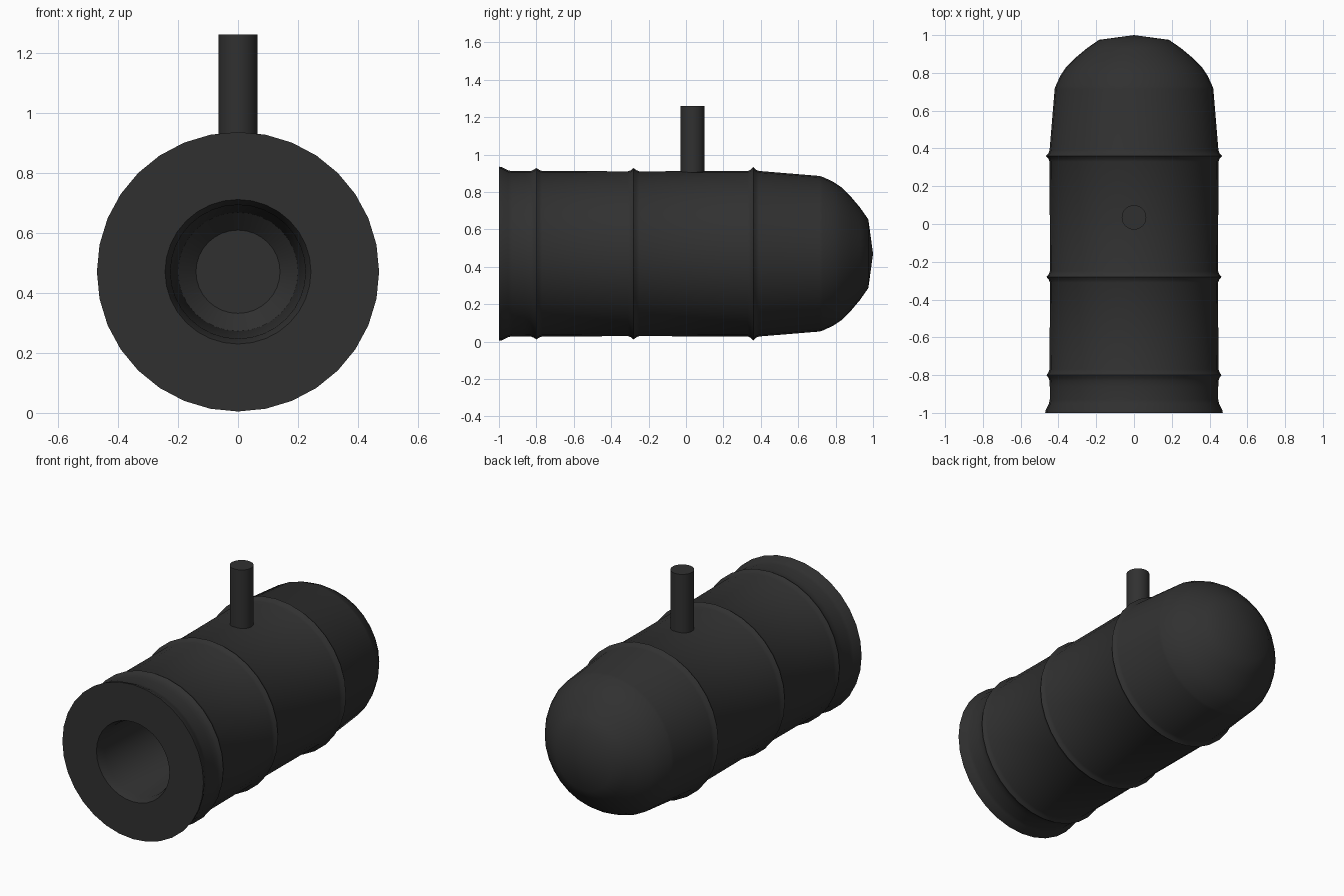
import bpy, bmesh, math
from mathutils import Vector

if "Cube" in bpy.data.objects:
    bpy.data.objects.remove(bpy.data.objects["Cube"], do_unlink=True)

AXIS_Z = 0.47
iron = bpy.data.materials.new("dark_iron")
iron.use_nodes = True
iron.diffuse_color = (0.03, 0.03, 0.03, 1)
iron.node_tree.nodes["Principled BSDF"].inputs["Base Color"].default_value = (0.03, 0.03, 0.03, 1)


def finish(obj, angle):
    obj.data.materials.append(iron)
    bpy.ops.object.select_all(action="DESELECT")
    obj.select_set(True)
    bpy.context.view_layer.objects.active = obj
    bpy.ops.object.shade_smooth_by_angle(angle=math.radians(angle))


def lathe(name, profile, sides=32, angle=30):
    """Spin (y, radius) points about the barrel axis."""
    bm = bmesh.new()
    verts = [bm.verts.new((0, y, r)) for y, r in profile]
    edges = [bm.edges.new(pair) for pair in zip(verts, verts[1:])]
    bmesh.ops.spin(bm, geom=verts + edges, cent=(0, 0, 0), axis=(0, 1, 0),
                   angle=math.tau, steps=sides)
    bmesh.ops.remove_doubles(bm, verts=bm.verts, dist=0.0005)
    bmesh.ops.recalc_face_normals(bm, faces=bm.faces)
    mesh = bpy.data.meshes.new(name)
    bm.to_mesh(mesh)
    bm.free()
    obj = bpy.data.objects.new(name, mesh)
    obj.location.z = AXIS_Z
    obj.scale.z = 0.99
    bpy.context.collection.objects.link(obj)
    finish(obj, angle)
    return obj


def band(y, base, height):
    """Raised reinforcing ring in the barrel profile."""
    return [(y - 0.03, base), (y - 0.015, base + 0.006), (y, base + height),
            (y + 0.015, base + 0.006), (y + 0.03, base)]


# Barrel: bore, flared muzzle, three rings, tapered breech and domed end
bore = [(0.3, 0), (0.3, 0.14), (0.24, 0.2), (-0.95, 0.225), (-1, 0.243)]
muzzle = [(-1, 0.47), (-0.985, 0.468), (-0.95, 0.45), (-0.93, 0.446), (-0.86, 0.446)]
rings = band(-0.8, 0.447, 0.016) + band(-0.28, 0.445, 0.018) + band(0.36, 0.447, 0.021)
breech = [(0.715, 0.42), (0.73, 0.415), (0.785, 0.39), (0.83, 0.36),
          (0.88, 0.31), (0.93, 0.25), (0.975, 0.185), (1, 0)]
lathe("barrel", bore + muzzle + rings + breech)

# Upright pin on top of the barrel
bpy.ops.mesh.primitive_cylinder_add(vertices=32, radius=0.065, depth=0.42,
                                    location=Vector((0, 0.035, 1.05)))
pin = bpy.context.object
pin.name = "top_pin"
finish(pin, 30)
